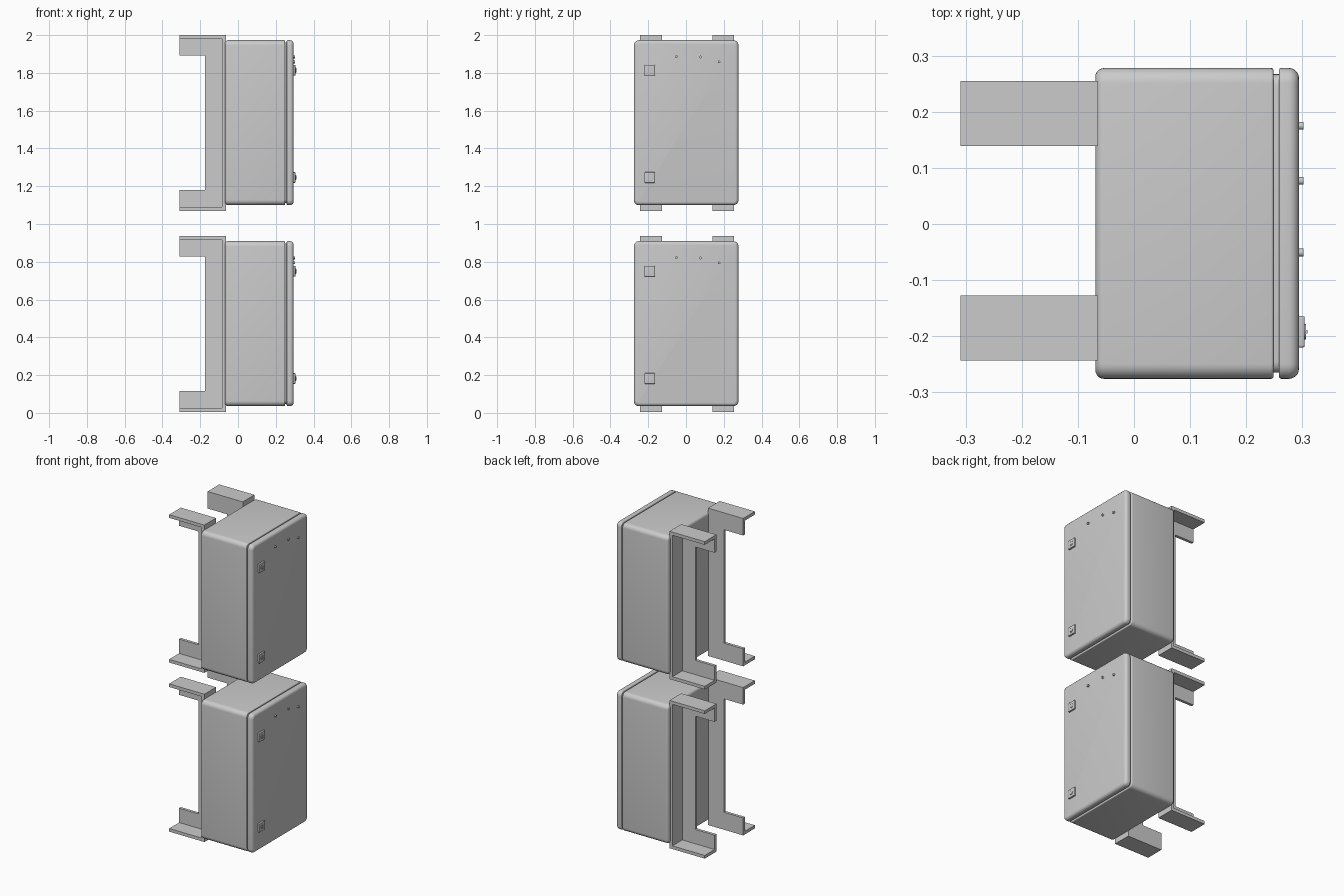
import bpy, bmesh, math
from mathutils import Matrix

if "Cube" in bpy.data.objects:
    bpy.data.objects.remove(bpy.data.objects["Cube"])

SHIFT = 1.064          # height step between the two units


def finish(bm, name, smooth=True):
    bmesh.ops.recalc_face_normals(bm, faces=bm.faces[:])
    me = bpy.data.meshes.new(name)
    bm.to_mesh(me)
    bm.free()
    ob = bpy.data.objects.new(name, me)
    bpy.context.collection.objects.link(ob)
    if smooth:
        bpy.ops.object.select_all(action='DESELECT')
        bpy.context.view_layer.objects.active = ob
        ob.select_set(True)
        bpy.ops.object.shade_smooth_by_angle(angle=math.radians(35))
    return ob


def rounded_box(name, lo, hi, corner=0.0, back=0.0, front=0.0):
    """Box with rounded corners seen along x, and its own radius at each x end."""
    bm = bmesh.new()
    bmesh.ops.create_cube(bm, size=1)
    for v in bm.verts:
        v.co = [(a + b) / 2 + c * (b - a) for a, b, c in zip(lo, hi, v.co)]

    def bevel(edges, r, seg):
        if r:
            bmesh.ops.bevel(bm, geom=edges, offset=r, segments=seg,
                            profile=0.5, affect='EDGES')

    bevel([e for e in bm.edges
           if abs(e.verts[0].co.x - e.verts[1].co.x) > 1e-4], corner, 6)
    for x, r in ((lo[0], back), (hi[0], front)):
        bevel([e for e in bm.edges
               if all(abs(v.co.x - x) < 1e-5 for v in e.verts)], r, 5)
    return finish(bm, name)


def disc(name, x0, x1, y, z, r):
    bm = bmesh.new()
    m = Matrix.Translation(((x0 + x1) / 2, y, z)) @ Matrix.Rotation(math.pi / 2, 4, 'Y')
    bmesh.ops.create_cone(bm, cap_ends=True, segments=24, radius1=r, radius2=r,
                          depth=x1 - x0, matrix=m)
    return finish(bm, name)


def extrude_xz(bm, pts, y0, y1):
    f = bm.faces.new([bm.verts.new((x, y0, z)) for x, z in pts])
    g = bmesh.ops.extrude_face_region(bm, geom=[f])['geom']
    for v in g:
        if isinstance(v, bmesh.types.BMVert):
            v.co.y = y1


def bracket(name, side, dz):
    """C-shaped angle-iron bracket: outer flange strip plus inner web."""
    bot, top, t = 0.006 + dz, 0.936 + dz, 0.02
    xb, xf, xw = -0.309, -0.064, -0.175
    inner, outer = 0.006 + side * 0.133, 0.006 + side * 0.249
    bm = bmesh.new()
    extrude_xz(bm, [(xb, bot), (xf, bot), (xf, top), (xb, top), (xb, top - t),
                    (xf - t, top - t), (xf - t, bot + t), (xb, bot + t)], inner, outer)
    extrude_xz(bm, [(xb, bot + t), (xf - t, bot + t), (xf - t, top - t), (xb, top - t),
                    (xb, top - 0.107), (xw, top - 0.107), (xw, bot + 0.11),
                    (xb, bot + 0.11)], inner, inner + side * 0.018)
    finish(bm, name, smooth=False)


for label, dz in (("lower", 0.0), ("upper", SHIFT)):
    z0, z1 = 0.036 + dz, 0.909 + dz
    # Cabinet body, recessed seal and door
    rounded_box(label + "_cabinet", (-0.069, -0.276, z0), (0.249, 0.278, z1),
                0.027, 0.016, 0.005)
    rounded_box(label + "_seal", (0.24, -0.265, z0 + 0.011), (0.265, 0.267, z1 - 0.011), 0.02)
    rounded_box(label + "_door", (0.258, -0.276, z0), (0.294, 0.278, z1),
                0.027, 0.005, 0.018)
    # Door latches with a round lock and key bar
    for i, z in enumerate((0.182, 0.75)):
        n = f"{label}_latch_{i + 1}"
        y, zc = -0.192, z + dz
        rounded_box(n, (0.29, y - 0.028, zc - 0.028), (0.304, y + 0.028, zc + 0.028),
                    0.004, 0, 0.003)
        disc(n + "_lock", 0.30, 0.3065, y, zc, 0.014)
        rounded_box(n + "_bar", (0.30, y - 0.003, zc - 0.011), (0.309, y + 0.003, zc + 0.011))
    # Indicator lamps
    for i, (y, z) in enumerate(((-0.051, 0.822), (0.077, 0.82), (0.175, 0.794))):
        disc(f"{label}_lamp_{i + 1}", 0.288, 0.302, y, z + dz, 0.007)
    # Wall brackets
    for side, s in ((1, "rear"), (-1, "front")):
        bracket(f"{label}_{s}_bracket", side, dz)
